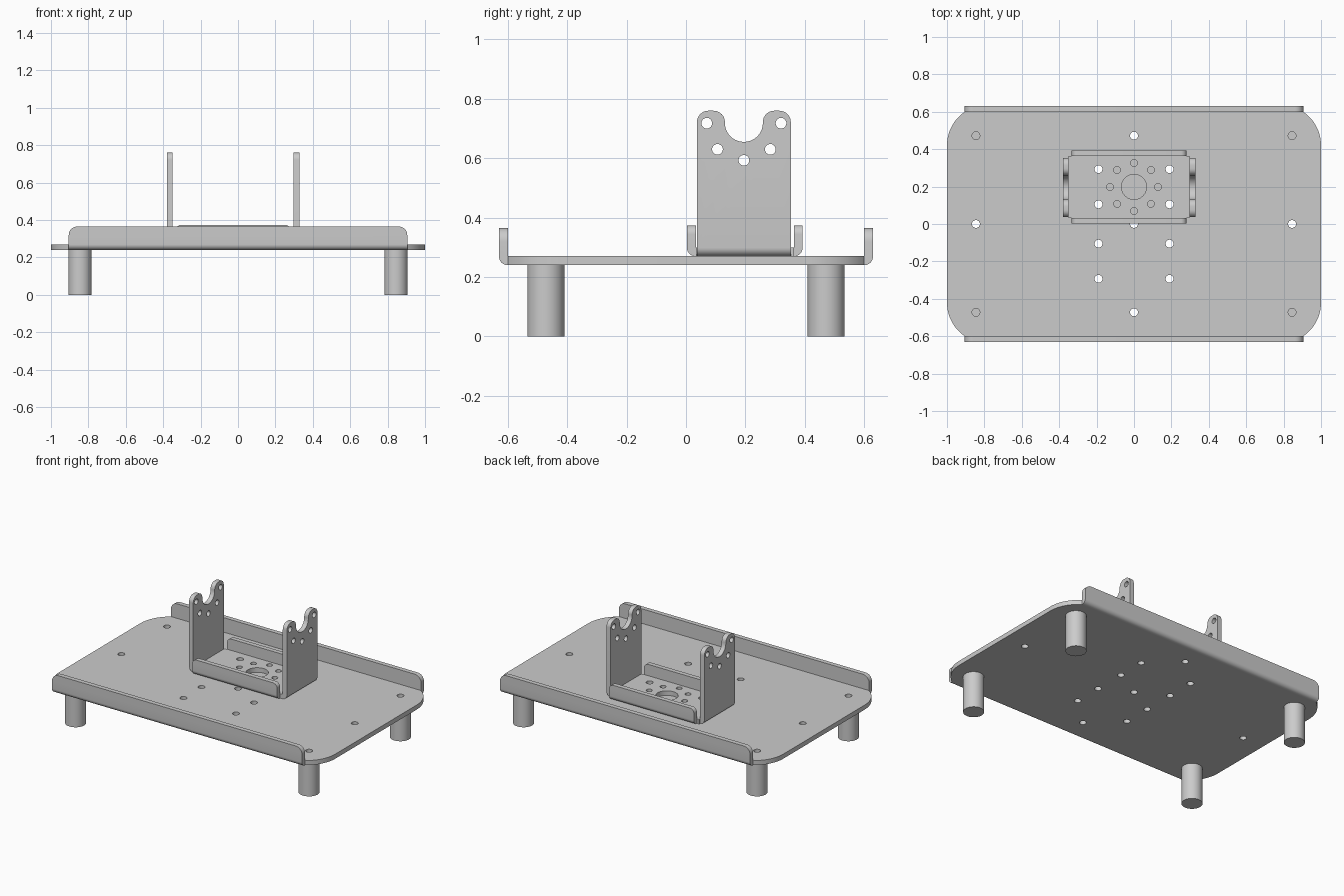
import bpy, bmesh
from math import sin, cos, pi, asin, radians
from mathutils import Matrix

if "Cube" in bpy.data.objects:
    bpy.data.objects.remove(bpy.data.objects["Cube"], do_unlink=True)

T = 0.03            # sheet thickness
PLATE_Z = 0.24      # underside of the base plate
FLOOR_Z = PLATE_Z + T
BX, BY = -0.026, 0.198   # centre of the bracket

metal = bpy.data.materials.new("grey_metal")
metal.use_nodes = True
grey = (0.6, 0.6, 0.6, 1)
metal.diffuse_color = grey
metal.node_tree.nodes["Principled BSDF"].inputs["Base Color"].default_value = grey


def add_object(name, bm):
    bmesh.ops.recalc_face_normals(bm, faces=bm.faces)
    mesh = bpy.data.meshes.new(name)
    bm.to_mesh(mesh)
    bm.free()
    obj = bpy.data.objects.new(name, mesh)
    bpy.context.collection.objects.link(obj)
    return obj


def finish(obj):
    obj.data.materials.clear()
    obj.data.materials.append(metal)
    bpy.ops.object.select_all(action='DESELECT')
    obj.select_set(True)
    bpy.context.view_layer.objects.active = obj
    bpy.ops.object.shade_smooth_by_angle(angle=radians(30))


def cylinder(bm, x, y, z, radius, depth, sides=32):
    bmesh.ops.create_cone(bm, cap_ends=True, segments=sides, radius1=radius,
                          radius2=radius, depth=depth,
                          matrix=Matrix.Translation((x, y, z)))


def drill(obj, holes):
    """Cut round holes (x, y, radius) through a flat sheet."""
    bm = bmesh.new()
    for x, y, r in holes:
        cylinder(bm, x, y, T / 2, r, T * 4)
    cutter = add_object("hole_cutter", bm)
    cutter.hide_render = True
    mod = obj.modifiers.new("holes", 'BOOLEAN')
    mod.operation = 'DIFFERENCE'
    mod.solver = 'EXACT'
    mod.object = cutter
    bpy.context.view_layer.objects.active = obj
    bpy.ops.object.modifier_apply(modifier=mod.name)
    bpy.data.objects.remove(cutter, do_unlink=True)


def sheet(name, outline, holes, matrix, corner=0, bend=False):
    """Extrude an outline; round its top corners and its bent lower edge."""
    bm = bmesh.new()
    face = bm.faces.new([bm.verts.new((x, y, 0)) for x, y in outline])
    moved = bmesh.ops.extrude_face_region(bm, geom=[face])["geom"]
    bmesh.ops.translate(bm, vec=(0, 0, T),
                        verts=[v for v in moved if isinstance(v, bmesh.types.BMVert)])
    top = max(y for x, y in outline)
    if corner:
        edges = [e for e in bm.edges
                 if all(abs(v.co.y - top) < 1e-5 for v in e.verts)
                 and abs(e.verts[0].co.z - e.verts[1].co.z) > T / 2]
        bmesh.ops.bevel(bm, geom=edges, offset=corner, segments=8,
                        profile=0.5, affect='EDGES')
    if bend:
        edges = [e for e in bm.edges
                 if all(v.co.y < 1e-5 and v.co.z > T - 1e-5 for v in e.verts)]
        bmesh.ops.bevel(bm, geom=edges, offset=T * 0.97, segments=8,
                        profile=0.5, affect='EDGES')
    obj = add_object(name, bm)
    if holes:
        drill(obj, holes)
    obj.data.transform(matrix)
    finish(obj)


def upright_frame(x, y, z, angle):
    """Stand a sheet up, with its outer side facing -y turned by angle."""
    return (Matrix.Translation((x, y, z)) @ Matrix.Rotation(angle, 4, 'Z')
            @ Matrix.Rotation(pi / 2, 4, 'X'))


def rectangle(half_width, height):
    return [(-half_width, 0), (half_width, 0), (half_width, height), (-half_width, height)]


# Base plate with arced corners
W, D, FLANGE_X, ARC_Y = 1.0, 0.6, 0.905, 0.42
rise, run = D - ARC_Y, W - FLANGE_X
R = (rise ** 2 + run ** 2) / (2 * run)
arc = [(W - R + R * cos(a), ARC_Y + R * sin(a))
       for a in [asin(rise / R if run <= R else 1) * i / 10 for i in range(11)]]
outline = (arc + [(-x, y) for x, y in reversed(arc)]
           + [(-x, -y) for x, y in arc] + [(x, -y) for x, y in reversed(arc)])
LEG_X, LEG_Y, HOLE = 0.845, 0.472, 0.021
spots = [(x, y) for x in (-LEG_X, 0, LEG_X) for y in (-LEG_Y, 0, LEG_Y)]
mounts = [(x, y) for x in (-0.19, 0.19) for y in (0.105, 0.293)]
spots += mounts + [(x, -y) for x, y in mounts]
sheet("base_plate", outline, [(x, y, HOLE) for x, y in spots],
      Matrix.Translation((0, 0, PLATE_Z)))

# Long folded edges of the base plate
for name, y, angle in (("front_edge", -D, 0), ("back_edge", D, pi)):
    sheet(name, rectangle(FLANGE_X, 0.125), [],
          upright_frame(0, y, PLATE_Z, angle), corner=0.045, bend=True)

# Legs
for side, x in (("right", -LEG_X), ("left", LEG_X)):
    for end, y in (("front", -LEG_Y), ("back", LEG_Y)):
        bm = bmesh.new()
        cylinder(bm, x, y, PLATE_Z / 2, 0.0625, PLATE_Z, 48)
        finish(add_object(f"{end}_{side}_leg", bm))

# Bracket floor with a large central hole and a ring of small ones
FX, FY = 0.324, 0.165
floor = [(-FX, -FY), (FX, -FY), (FX, FY), (-FX, FY)]
holes = [(-BX, 0, 0.067)]
holes += [(-BX + 0.128 * cos(i * pi / 4), 0.128 * sin(i * pi / 4), 0.018) for i in range(8)]
holes += [(x - BX, y - BY, HOLE) for x, y in mounts]
sheet("bracket_floor", floor, holes, Matrix.Translation((BX, BY, FLOOR_Z)))

# Low folded edges of the bracket
for name, s, angle in (("bracket_front_edge", -1, 0), ("bracket_back_edge", 1, pi)):
    sheet(name, rectangle(0.307, 0.104), [],
          upright_frame(BX, BY + s * FY, FLOOR_Z, angle), corner=0.03, bend=True)

# Tall bracket arms with a rounded notch between two ears
ARM, TOP, NOTCH, NOTCH_Z = 0.158, 0.49, 0.064, 0.449
notch = [(NOTCH * cos(a), NOTCH_Z - NOTCH * sin(a))
         for a in [pi * i / 20 for i in range(21)]]
arm = ([(-ARM, 0), (ARM, 0), (ARM, TOP), (NOTCH, TOP)] + notch
       + [(-NOTCH, TOP), (-ARM, TOP)])
arm_holes = [(0, 0.323, 0.018)]
for s in (-1, 1):
    arm_holes += [(s * 0.125, 0.448, 0.018), (s * 0.089, 0.36, 0.018)]
for name, s in (("right_arm", -1), ("left_arm", 1)):
    sheet(name, arm, arm_holes,
          upright_frame(BX + s * FX, BY - 0.003, FLOOR_Z, s * pi / 2),
          corner=0.038, bend=True)
